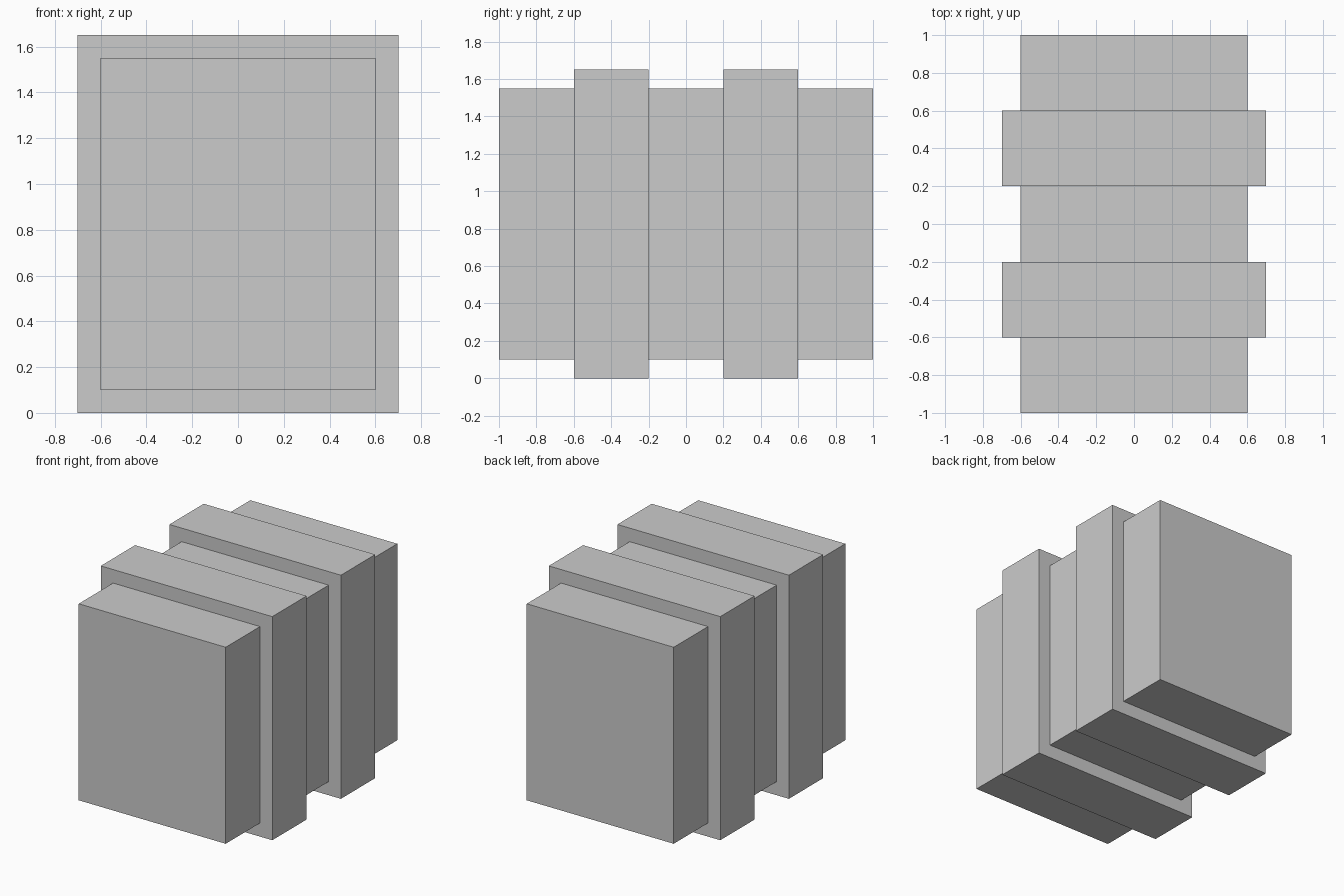
import bpy

if "Cube" in bpy.data.objects:
    bpy.data.objects.remove(bpy.data.objects["Cube"])


def add_box(name, size, centre):
    bpy.ops.mesh.primitive_cube_add(size=1, location=centre)
    box = bpy.context.object
    box.name = name
    box.scale = size
    bpy.ops.object.transform_apply(location=False, rotation=False, scale=True)
    return box


# Long main body, raised off the ground by the bands
add_box("body", (1.2, 2.0, 1.45), (0, 0, 0.825))

# Two wider bands wrapping the body
for name, y in (("front_band", -0.4), ("back_band", 0.4)):
    add_box(name, (1.4, 0.4, 1.65), (0, y, 0.825))
